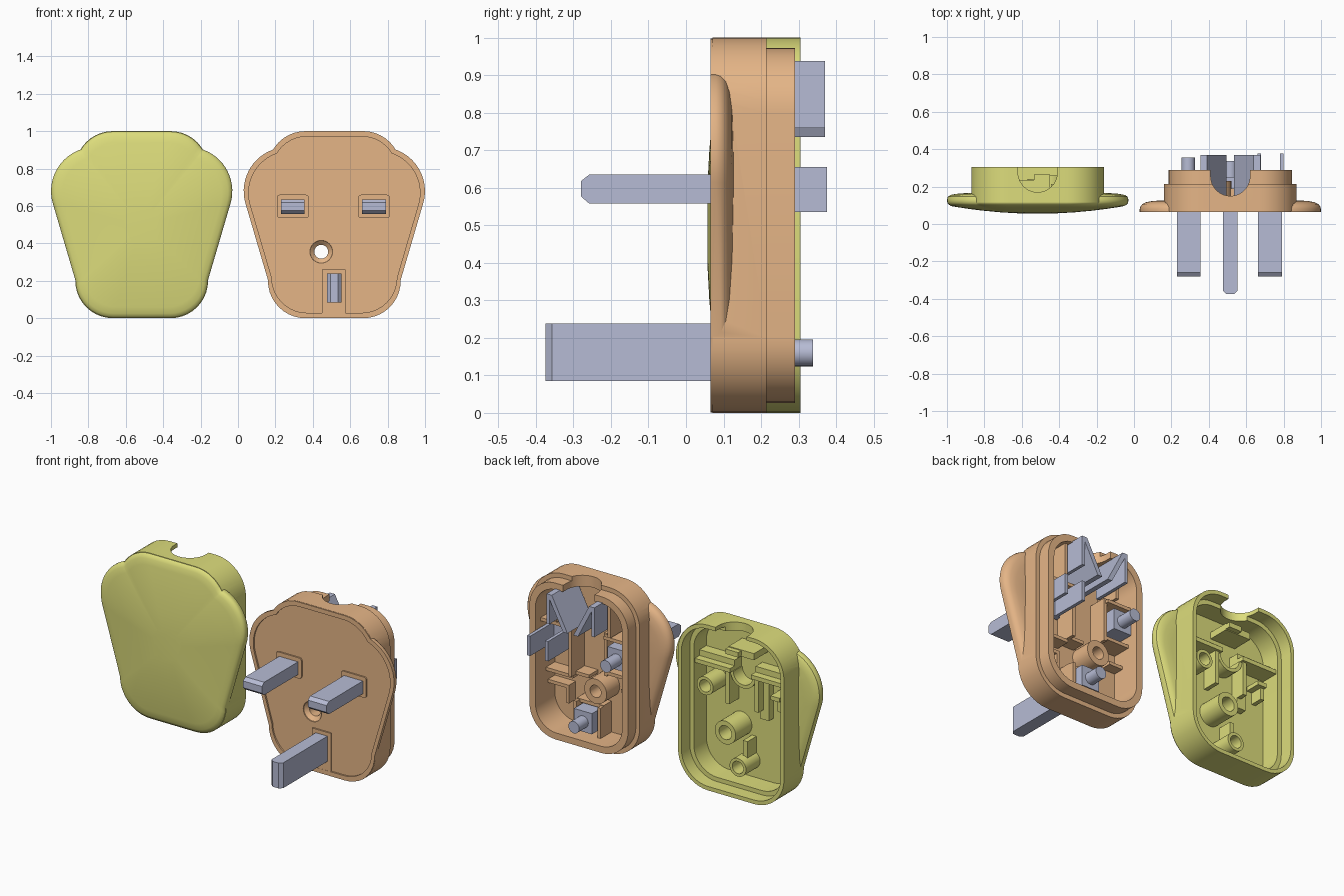
import bpy, bmesh
from math import sin, cos, radians, pi

if "Cube" in bpy.data.objects:
    bpy.data.objects.remove(bpy.data.objects["Cube"])

CC, CB = -0.515, 0.515          # centre x of cover and base


def material(name, col):
    m = bpy.data.materials.new(name)
    m.diffuse_color = col
    m.use_nodes = True
    m.node_tree.nodes["Principled BSDF"].inputs["Base Color"].default_value = m.diffuse_color
    return m


YELLOW = material("cover_yellow", (0.72, 0.72, 0.20, 1))
ORANGE = material("base_orange", (0.78, 0.46, 0.24, 1))
METAL = material("pin_metal", (0.47, 0.50, 0.66, 1))


# ---- 2D outlines in (x, z), relative to the centre of a half ----
def arc(cx, cz, r, a0, a1, n):
    return [(cx + r * cos(radians(a0 + (a1 - a0) * i / n)),
             cz + r * sin(radians(a0 + (a1 - a0) * i / n))) for i in range(n + 1)]


def rect(x0, x1, z0, z1):
    return [(x0, z0), (x1, z0), (x1, z1), (x0, z1)]


def rrect(x0, x1, z0, z1, r, n=10):
    return (arc(x1 - r, z1 - r, r, 90, 0, n) + arc(x1 - r, z0 + r, r, 0, -90, n)
            + arc(x0 + r, z0 + r, r, -90, -180, n) + arc(x0 + r, z1 - r, r, 180, 90, n))


def circle(x, z, r, n=32):
    return arc(x, z, r, 0, 360 - 360 / n, n - 1)


def winged(s):
    # body with the finger-grip wings, scaled about its middle
    right = (arc(.155, .8, .2, 90, 31, 8) + arc(.25, .68, .236, 69, -16, 14)
             + arc(.155, .2, .2, 0, -90, 10))
    full = right + [(-x, z) for x, z in reversed(right)]
    return [(x * s, .5 + (z - .5) * s) for x, z in full]


# ---- mesh helpers: every part is a stack of outlines along y ----
def loft(bm, cx, levels, ring=False):
    rows = [[bm.verts.new((cx + x, y, z)) for x, z in pts] for pts, y in levels]
    n = len(rows[0])
    pairs = list(zip(rows, rows[1:])) + ([(rows[-1], rows[0])] if ring else [])
    for a, b in pairs:
        for i in range(n):
            j = (i + 1) % n
            bm.faces.new((a[i], a[j], b[j], b[i]))
    if not ring:
        bm.faces.new(rows[0])
        bm.faces.new(rows[-1])


def prism(bm, cx, pts, y0, y1):
    loft(bm, cx, [(pts, y0), (pts, y1)])


def tube(bm, cx, x, z, ro, ri, y0, y1):
    o, i = circle(x, z, ro), circle(x, z, ri)
    loft(bm, cx, [(o, y0), (o, y1), (i, y1), (i, y0)], ring=True)


def finish(bm, name, mat=None):
    bmesh.ops.recalc_face_normals(bm, faces=bm.faces)
    me = bpy.data.meshes.new(name)
    bm.to_mesh(me)
    bm.free()
    ob = bpy.data.objects.new(name, me)
    bpy.context.collection.objects.link(ob)
    if mat:
        me.materials.append(mat)
    return ob


def boolean(ob, op, cx, levels):
    bm = bmesh.new()
    loft(bm, cx, levels)
    tool = finish(bm, "cutter")
    tool.hide_render = True
    m = ob.modifiers.new("bool", 'BOOLEAN')
    m.operation, m.solver, m.object = op, 'EXACT', tool
    bpy.context.view_layer.objects.active = ob
    bpy.ops.object.modifier_apply(modifier=m.name)
    bpy.data.objects.remove(tool)


def slab(pts, y0, y1):
    return [(pts, y0), (pts, y1)]


def cord_notch(ob, cx, yc):
    # U-shaped cord entry through the top wall
    bm = bmesh.new()
    pts = [(-.105, .45), (-.105, yc)] + arc(0, yc, .105, 180, 360, 20)[1:] + [(.105, .45)]
    lo = [bm.verts.new((cx + x, y, .86)) for x, y in pts]
    hi = [bm.verts.new((cx + x, y, 1.1)) for x, y in pts]
    bm.faces.new(lo)
    bm.faces.new(hi)
    for i in range(len(pts)):
        j = (i + 1) % len(pts)
        bm.faces.new((lo[i], lo[j], hi[j], hi[i]))
    tool = finish(bm, "notch_cutter")
    tool.hide_render = True
    m = ob.modifiers.new("notch", 'BOOLEAN')
    m.operation, m.solver, m.object = 'DIFFERENCE', 'EXACT', tool
    bpy.context.view_layer.objects.active = ob
    bpy.ops.object.modifier_apply(modifier=m.name)
    bpy.data.objects.remove(tool)


# ---- cover shell: domed winged face, straight body wall, hollow back ----
bm = bmesh.new()
dome = [(winged(s), .055 + .045 * s * s) for s in (.2, .4, .6, .75, .88, .95)]
edge = [(winged(s), y) for s, y in ((.98, .104), (.993, .112), (.997, .122), (.997, .132),
                                    (.988, .146), (.96, .155), (.9, .161), (.8, .165))]
loft(bm, CC, dome + edge)
cover = finish(bm, "cover_shell", YELLOW)
boolean(cover, 'UNION', CC, slab(rrect(-.355, .355, 0, 1, .2), .115, .305))
boolean(cover, 'DIFFERENCE', CC, slab(rrect(-.305, .305, .05, .95, .155), .105, .4))
boolean(cover, 'DIFFERENCE', CC, slab(rrect(-.332, .332, .024, .976, .177), .225, .4))
cord_notch(cover, CC, .275)

# cover inner ribs, screw posts and cord clamp block
bm = bmesh.new()
for x, z, ro, ri, y in ((.22, .59, .055, .037, .24), (.07, .355, .07, .042, .26),
                        (0, .155, .055, .037, .24)):
    tube(bm, CC, x, z, ro, ri, .095, y)
for s in (-1, 1):
    prism(bm, CC, rect(*sorted((s * .07, s * .31)), .70, .725), .095, .215)
    prism(bm, CC, rect(*sorted((s * .085, s * .11)), .50, .71), .095, .20)
    prism(bm, CC, rect(*sorted((s * .07, s * .31)), .725, .76), .095, .17)
half = arc(0, .70, .085, 180, 360, 12) + arc(0, .70, .065, 360, 180, 12)
prism(bm, CC, half, .095, .19)
prism(bm, CC, rect(-.105, .065, .83, .87), .095, .235)
prism(bm, CC, rect(-.02, .065, .835, .865), .095, .265)
prism(bm, CC, rect(-.25, -.19, .60, .625), .095, .20)
prism(bm, CC, rect(-.25, -.225, .53, .60), .095, .18)
prism(bm, CC, rect(-.145, -.085, .44, .71), .095, .15)
prism(bm, CC, rect(-.03, 0, .20, .30), .095, .19)
finish(bm, "cover_ribs", YELLOW)

# ---- base shell: winged face, body wall, stepped lip, hollow back ----
bm = bmesh.new()
loft(bm, CB, [(winged(s), y) for s, y in ((.997, .065), (.997, .08), (.99, .093), (.97, .106),
                                          (.93, .116), (.86, .123), (.75, .126))])
base = finish(bm, "base_shell", ORANGE)
boolean(base, 'UNION', CB, slab(rrect(-.355, .355, 0, 1, .2), .07, .215))
boolean(base, 'UNION', CB, slab(rrect(-.33, .33, .027, .973, .175), .19, .29))
boolean(base, 'DIFFERENCE', CB, slab(rrect(-.29, .29, .067, .933, .14), .105, .4))
boolean(base, 'DIFFERENCE', CB, slab(winged(.943), .0, .075))
boolean(base, 'DIFFERENCE', CB, [(circle(-.07, .355, .065), .05), (circle(-.07, .355, .06), .08),
                                 (circle(-.07, .355, .037), .10), (circle(-.07, .355, .037), .2)])
cord_notch(base, CB, .255)

# raised pads around the pins on the front face
bm = bmesh.new()
for x in (-.222, .212):
    prism(bm, CB, rrect(x - .085, x + .085, .535, .66, .015, 3), .066, .09)
prism(bm, CB, rect(-.065, .06, .02, .26), .066, .09)
finish(bm, "pin_pads", ORANGE)

# base inner ribs, screw post and terminal walls
bm = bmesh.new()
tube(bm, CB, -.07, .355, .075, .037, .10, .23)
for x0, x1, z0, z1, y in (
        (.09, .11, .40, .72, .23), (.11, .30, .37, .39, .19), (.16, .30, .29, .31, .17),
        (.15, .17, .20, .31, .17), (-.14, -.12, .46, .72, .22), (-.30, -.13, .47, .49, .22),
        (-.30, -.13, .69, .71, .24), (.10, .30, .69, .71, .24), (-.09, -.07, .06, .25, .21),
        (.07, .09, .06, .25, .21), (-.09, .09, .235, .255, .18), (.0, .10, .40, .42, .19),
        (-.19, -.17, .72, .94, .26), (.17, .19, .72, .94, .26), (-.30, -.2, .36, .38, .17)):
    prism(bm, CB, rect(x0, x1, z0, z1), .095, y)
finish(bm, "base_ribs", ORANGE)

# ---- metal pins with chamfered tips ----
for name, x in (("neutral_pin", -.222), ("live_pin", .212)):
    bm = bmesh.new()
    a, b = x - .063, x + .063
    loft(bm, CB, [(rect(a, b, .577, .618), -.28), (rect(a, b, .558, .635), -.258),
                  (rect(a, b, .558, .635), .13)])
    finish(bm, name, METAL)
bm = bmesh.new()
loft(bm, CB, [(rect(-.02, .02, .085, .238), -.375), (rect(-.04, .038, .085, .238), -.357),
              (rect(-.04, .038, .085, .238), .13)])
finish(bm, "earth_pin", METAL)

# terminal blocks with clamp screws
for name, x, z, y in (("neutral_terminal", -.225, .595, .355), ("earth_terminal", 0, .16, .338)):
    bm = bmesh.new()
    prism(bm, CB, rect(x - .06, x + .06, z - .06, z + .065), .12, .25)
    prism(bm, CB, circle(x, z, .036, 24), .24, y)
    finish(bm, name, METAL)

# fuse clip on the live pin
bm = bmesh.new()
prism(bm, CB, rect(.13, .285, .535, .655), .12, .15)
for x in (.145, .265):
    prism(bm, CB, rect(x, x + .02, .535, .655), .12, .376)
finish(bm, "fuse_clip", METAL)

# cord grip: two flaps leaning together, with upright end plates
bm = bmesh.new()
for s in (-1, 1):
    prism(bm, CB, [(s * .155, .938), (s * .125, .938), (s * .02, .735), (s * .05, .735)], .13, .37)
    prism(bm, CB, rect(*sorted((s * .14, s * .16)), .76, .938), .13, .37)
finish(bm, "cord_grip", METAL)

# smooth curved walls, keep hard edges
for ob in bpy.data.objects:
    ob.select_set(True)
bpy.context.view_layer.objects.active = base
bpy.ops.object.shade_smooth_by_angle(angle=radians(30))
